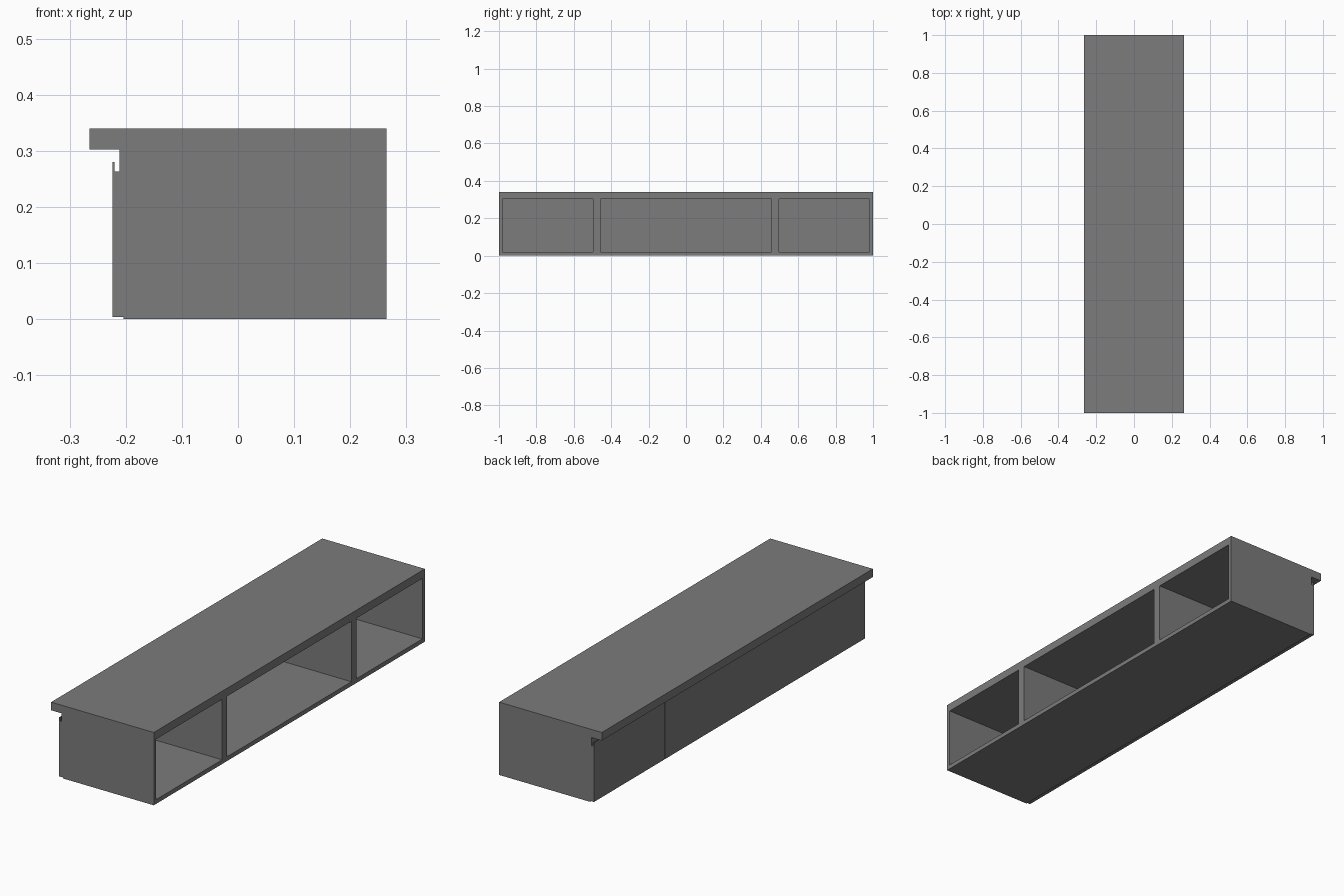
import bpy
import bmesh

cube = bpy.data.objects.get("Cube")
if cube:
    bpy.data.objects.remove(cube, do_unlink=True)

# One grey finish for the whole bench
grey = bpy.data.materials.new("grey_finish")
grey.use_nodes = True
colour = (0.2, 0.2, 0.2, 1)
grey.diffuse_color = colour
grey.node_tree.nodes["Principled BSDF"].inputs["Base Color"].default_value = colour


def extrude_profile(name, points, y0, y1):
    """Sweep a closed x/z outline from y0 to y1."""
    bm = bmesh.new()
    face = bm.faces.new([bm.verts.new((x, y0, z)) for x, z in points])
    swept = bmesh.ops.extrude_face_region(bm, geom=[face])["geom"]
    verts = [v for v in swept if isinstance(v, bmesh.types.BMVert)]
    bmesh.ops.translate(bm, verts=verts, vec=(0, y1 - y0, 0))
    bmesh.ops.recalc_face_normals(bm, faces=bm.faces)
    mesh = bpy.data.meshes.new(name)
    bm.to_mesh(mesh)
    bm.free()
    mesh.materials.append(grey)
    obj = bpy.data.objects.new(name, mesh)
    bpy.context.collection.objects.link(obj)
    return obj


def board(name, x0, x1, y0, y1, z0, z1):
    return extrude_profile(name, [(x0, z0), (x1, z0), (x1, z1), (x0, z1)], y0, y1)


BACK, FRONT = 0.265, -0.204
FLOOR, CEILING, TOP = 0.02, 0.302, 0.34
SPLIT = 0.477

# Horizontal boards
board("top_board", -BACK, BACK, -1, 1, CEILING, TOP)
board("bottom_board", FRONT, BACK, -1, 1, 0, FLOOR)

# Upright panels, mirrored about the middle
for side, sign in (("left", 1), ("right", -1)):
    for part, a, b in (("end_panel", 0.982, 1), ("divider", 0.458, 0.496)):
        y0, y1 = sorted((sign * a, sign * b))
        board(f"{side}_{part}", FRONT, BACK, y0, y1, FLOOR, CEILING)

# Doors with a grooved finger pull along the upper edge
door = [(-0.224, 0.004), (FRONT, 0.004), (FRONT, CEILING), (-0.211, CEILING),
        (-0.211, 0.263), (-0.22, 0.263), (-0.22, 0.28), (-0.224, 0.28)]
gap = 0.001
edges = [-1, -SPLIT, SPLIT, 1]
for name, y0, y1 in zip(("right", "middle", "left"), edges, edges[1:]):
    extrude_profile(f"{name}_door", door, y0 + gap, y1 - gap)
